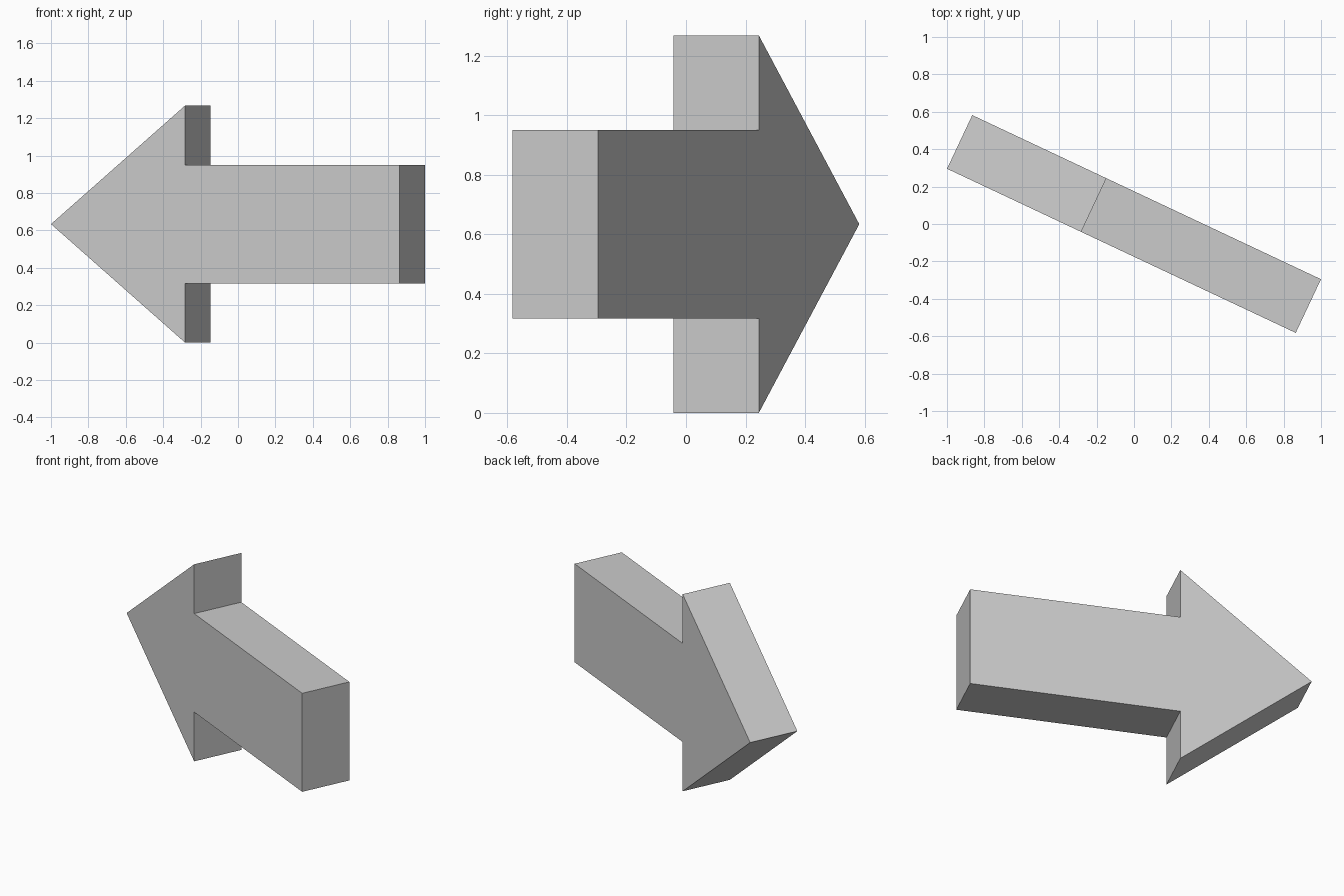
import bpy, bmesh
from math import radians
from mathutils import Matrix

cube = bpy.data.objects.get("Cube")
if cube:
    bpy.data.objects.remove(cube, do_unlink=True)

# Plain grey material
grey = bpy.data.materials.new("light grey")
grey.use_nodes = True
colour = (0.6, 0.6, 0.6, 1)
grey.diffuse_color = colour
grey.node_tree.nodes["Principled BSDF"].inputs["Base Color"].default_value = colour

# Proportions, all based on the plate thickness
unit = 0.317
shaft, head = 4 * unit, 2.5 * unit
length = shaft + head
neck = head - length / 2
tip, tail = -length / 2, length / 2

# Upper half of the outline, mirrored to close the arrow
upper = [(tail, unit), (neck, unit), (neck, 2 * unit)]
lower = [(x, -z) for x, z in reversed(upper)]
outline = upper + [(tip, 0)] + lower

# Extrude the outline through the thickness
bm = bmesh.new()
face = bm.faces.new([bm.verts.new((x, -unit / 2, z)) for x, z in outline])
side = bmesh.ops.extrude_face_region(bm, geom=[face])["geom"]
bmesh.ops.translate(bm, vec=(0, unit, 0),
                    verts=[v for v in side if isinstance(v, bmesh.types.BMVert)])
bmesh.ops.recalc_face_normals(bm, faces=bm.faces)

# Turn the arrow, stand it on the ground and centre its bounds
bm.transform(Matrix.Rotation(radians(-25.2), 4, "Z"))
low = [min(v.co[i] for v in bm.verts) for i in range(3)]
high = [max(v.co[i] for v in bm.verts) for i in range(3)]
bm.transform(Matrix.Translation((-(low[0] + high[0]) / 2,
                                 -(low[1] + high[1]) / 2, -low[2])))

mesh = bpy.data.meshes.new("arrow")
bm.to_mesh(mesh)
bm.free()
mesh.materials.append(grey)
arrow = bpy.data.objects.new("arrow", mesh)
bpy.context.collection.objects.link(arrow)
